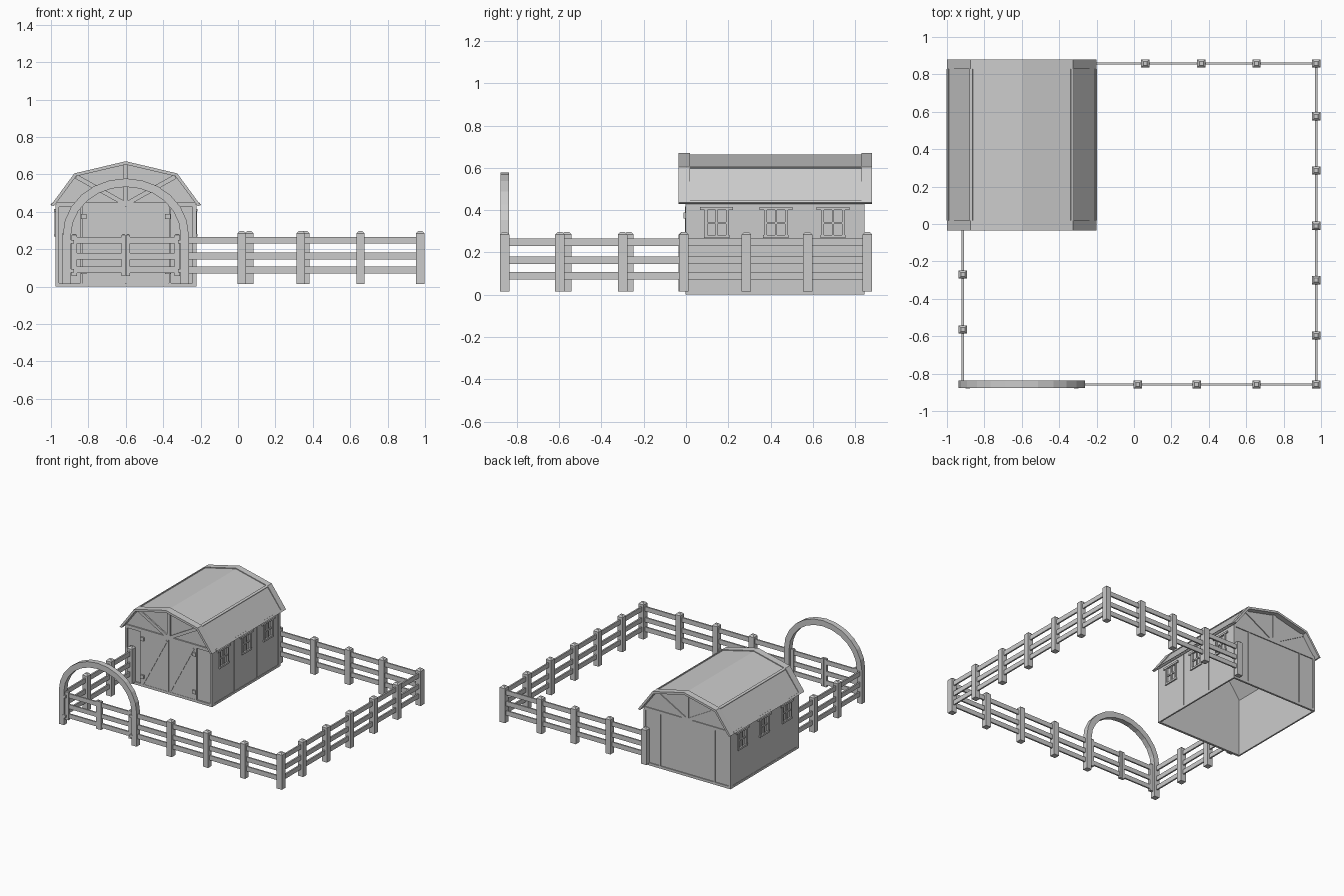
import bpy, bmesh, math
from mathutils import Vector

if "Cube" in bpy.data.objects:
    bpy.data.objects.remove(bpy.data.objects["Cube"])


def finish(name, bm):
    bmesh.ops.recalc_face_normals(bm, faces=bm.faces)
    me = bpy.data.meshes.new(name)
    bm.to_mesh(me)
    bm.free()
    ob = bpy.data.objects.new(name, me)
    bpy.context.collection.objects.link(ob)
    return ob


def box(name, x0, x1, y0, y1, z0, z1, cap=0):
    bm = bmesh.new()
    bmesh.ops.create_cube(bm, size=1)
    for v in bm.verts:
        v.co = ((x0 + x1) / 2 + v.co.x * (x1 - x0), (y0 + y1) / 2 + v.co.y * (y1 - y0),
                (z0 + z1) / 2 + v.co.z * (z1 - z0))
    if cap:
        top = [e for e in bm.edges if all(v.co.z > z1 - 1e-4 for v in e.verts)]
        bmesh.ops.bevel(bm, geom=top, offset=cap, segments=1, affect='EDGES')
    return finish(name, bm)


def strip(name, outer, inner, y0, y1):
    """Solid band between two xz polylines, running from y0 to y1."""
    bm = bmesh.new()
    rings = [[bm.verts.new((x, y, z)) for x, y, z in
              ((a[0], y0, a[1]), (a[0], y1, a[1]), (b[0], y1, b[1]), (b[0], y0, b[1]))]
             for a, b in zip(outer, inner)]
    for r, s in zip(rings, rings[1:]):
        for i in range(4):
            j = (i + 1) % 4
            bm.faces.new((r[i], r[j], s[j], s[i]))
    bm.faces.new(rings[0])
    bm.faces.new(rings[-1])
    return finish(name, bm)


def beam(name, a, b, w, y0, y1):
    a, b = Vector(a), Vector(b)
    d = (b - a).normalized()
    n = Vector((-d.y, d.x)) * w / 2
    return strip(name, [a + n, b + n], [a - n, b - n], y0, y1)


CX = -0.6                                   # barn and gate centre line
XL, XR, YF, YB = -0.973, -0.227, 0.008, 0.838
T = 0.008


def mirrored(half):
    return [(CX - x, z) for x, z in half] + [(CX + x, z) for x, z in reversed(half[:-1])]


# gambrel roof: end bands with a slightly recessed sheet between
outer = mirrored([(0.4, 0.435), (0.275, 0.605), (0, 0.67)])
sheet = mirrored([(0.395, 0.435), (0.271, 0.599), (0, 0.664)])
inner = mirrored([(0.384, 0.43), (0.265, 0.59), (0, 0.652)])
strip("roof_sheet", sheet, inner, 0.02, 0.83)
strip("roof_front_band", outer, inner, -0.036, 0.02)
strip("roof_back_band", outer, inner, 0.83, 0.88)
for s in (-1, 1):
    beam("roof_break_trim", (CX + s * 0.279, 0.599), (CX + s * 0.262, 0.606), 0.006, 0.02, 0.83)
    beam("eave_trim", (CX + s * 0.4, 0.435), (CX + s * 0.391, 0.447), 0.006, 0.02, 0.83)

# end walls, gable panels and gable trusses
for tag, y0, out in (("front", YF, -1), ("back", YB - T, 1)):
    y1 = y0 + T
    box(tag + "_wall", XL, XR, y0, y1, 0, 0.44)
    gable = [(-0.373, 0.45), (-0.265, 0.592), (0, 0.654), (0.265, 0.592), (0.373, 0.45)]
    strip(tag + "_gable", [(CX + x, z) for x, z in gable],
          [(CX + x, 0.43) for x, z in gable], y0, y1)
    t0, t1 = (y0 - 0.01, y0) if out < 0 else (y1, y1 + 0.007)
    beam(tag + "_gable_beam", (XL, 0.437), (XR, 0.437), 0.025, t0, t1)
    beam(tag + "_king_post", (CX, 0.43), (CX, 0.652), 0.025, t0, t1)
    beam(tag + "_sill", (XL, 0.01), (XR, 0.01), 0.02, t0, t1)
    for s in (-1, 1):
        beam(tag + "_truss_brace", (CX, 0.44), (CX + s * 0.265, 0.588), 0.024, t0, t1)
        beam(tag + "_corner_trim", (CX + s * 0.367, 0), (CX + s * 0.367, 0.43), 0.018, t0, t1)
        beam(tag + "_batten", (CX + s * 0.237, 0), (CX + s * 0.237, 0.43), 0.012, t0, t1)

# barn doors with diagonal braces and hinges
for s in (-1, 1):
    a, b = sorted((CX + s * 0.003, CX + s * 0.229))
    box("barn_door", a, b, YF - 0.008, YF, 0.02, 0.425)
    beam("door_brace", (a + 0.012, 0.03), (b - 0.012, 0.415), 0.012, YF - 0.012, YF - 0.006)
    for z in (0.08, 0.375):
        h = CX + s * 0.225
        box("door_hinge", h - 0.014, h + 0.014, YF - 0.02, YF - 0.006, z - 0.014, z + 0.014)

# side walls with three windows each
W0, W1 = 0.28, 0.40
windows = [0.145, 0.425, 0.695]
for tag, xo, s in (("left", XL, -1), ("right", XR, 1)):
    def side(name, d0, d1, y0, y1, z0, z1):
        a, b = sorted((xo + s * d0, xo + s * d1))
        box(tag + name, a, b, y0, y1, z0, z1)
    side("_wall_lower", -T, 0, YF, YB, 0, W0)
    side("_wall_upper", -T, 0, YF, YB, W1, 0.45)
    edges = [YF] + [w + d for w in windows for d in (-0.05, 0.05)] + [YB]
    for a, b in zip(edges[::2], edges[1::2]):
        side("_wall_pier", -T, 0, a, b, W0, W1)
    for w in windows:
        side("_window_pane", -T, -T + 0.003, w - 0.05, w + 0.05, W0, W1)
        for d in (-0.05, 0.05):
            side("_window_jamb", -T, 0.008, w + d - 0.007, w + d + 0.007, W0, W1)
        side("_window_mullion", -T, 0.004, w - 0.005, w + 0.005, W0, W1)
        side("_window_bar", -T, 0.004, w - 0.05, w + 0.05, 0.335, 0.345)
        side("_window_head", 0, 0.01, w - 0.078, w + 0.078, 0.4, 0.415)
        side("_window_sill", 0, 0.01, w - 0.06, w + 0.06, 0.268, 0.282)
    for y in (0.28, 0.558):
        side("_batten", 0, 0.004, y - 0.006, y + 0.006, 0, 0.44)
    for y in (YF + 0.008, YB - 0.008):
        side("_corner_trim", 0, 0.004, y - 0.01, y + 0.01, 0, 0.44)
    side("_base_trim", 0, 0.004, YF, YB, 0, 0.018)

# fence posts and rails
FX, FY, LX = 0.974, 0.858, -0.915
posts = [(x, FY) for x in (-0.25, 0.06, 0.36, 0.655)]
posts += [(FX, y) for y in (FY, 0.575, 0.286, -0.01, -0.3, -0.596, -FY)]
posts += [(x, -FY) for x in (0.02, 0.335, 0.655)]
posts += [(LX, y) for y in (-0.564, -0.27, -0.012)]
R = 0.0225
for x, y in posts:
    box("fence_post", x - R, x + R, y - R, y + R, 0.015, 0.297, 0.012)
for z in (0.089, 0.163, 0.248):
    h, t = 0.018, 0.006
    box("back_rail", -0.25, FX, FY - t, FY + t, z - h, z + h)
    box("front_rail", -0.29, FX, -FY - t, -FY + t, z - h, z + h)
    box("right_rail", FX - t, FX + t, -FY, FY, z - h, z + h)
    box("left_rail", LX - t, LX + t, -FY, -0.012, z - h, z + h)

# gate arch: straight legs and a rounded top
def arch(rx, rz, n=12):
    pts = [(CX - rx, 0.015)]
    for i in range(n + 1):
        a = math.pi * i / n
        pts.append((CX - rx * math.cos(a), 0.275 + rz * math.sin(a)))
    return pts + [(CX + rx, 0.015)]

strip("gate_arch", arch(0.337, 0.303), arch(0.293, 0.258), -0.878, -0.836)

# two gate leaves with hinges
for s in (-1, 1):
    for c, w in ((0.275, 0.028), (0.012, 0.02)):
        x = CX + s * c
        box("gate_stile", x - w / 2, x + w / 2, -0.868, -0.846, 0.057, 0.28, 0.005)
    a, b = sorted((CX + s * 0.275, CX + s * 0.012))
    for z in (0.089, 0.163, 0.248):
        box("gate_rail", a, b, -0.863, -0.851, z - 0.017, z + 0.017)
    for z in (0.085, 0.24):
        x = CX + s * 0.29
        box("gate_hinge", x - 0.012, x + 0.012, -0.88, -0.86, z - 0.01, z + 0.01)
